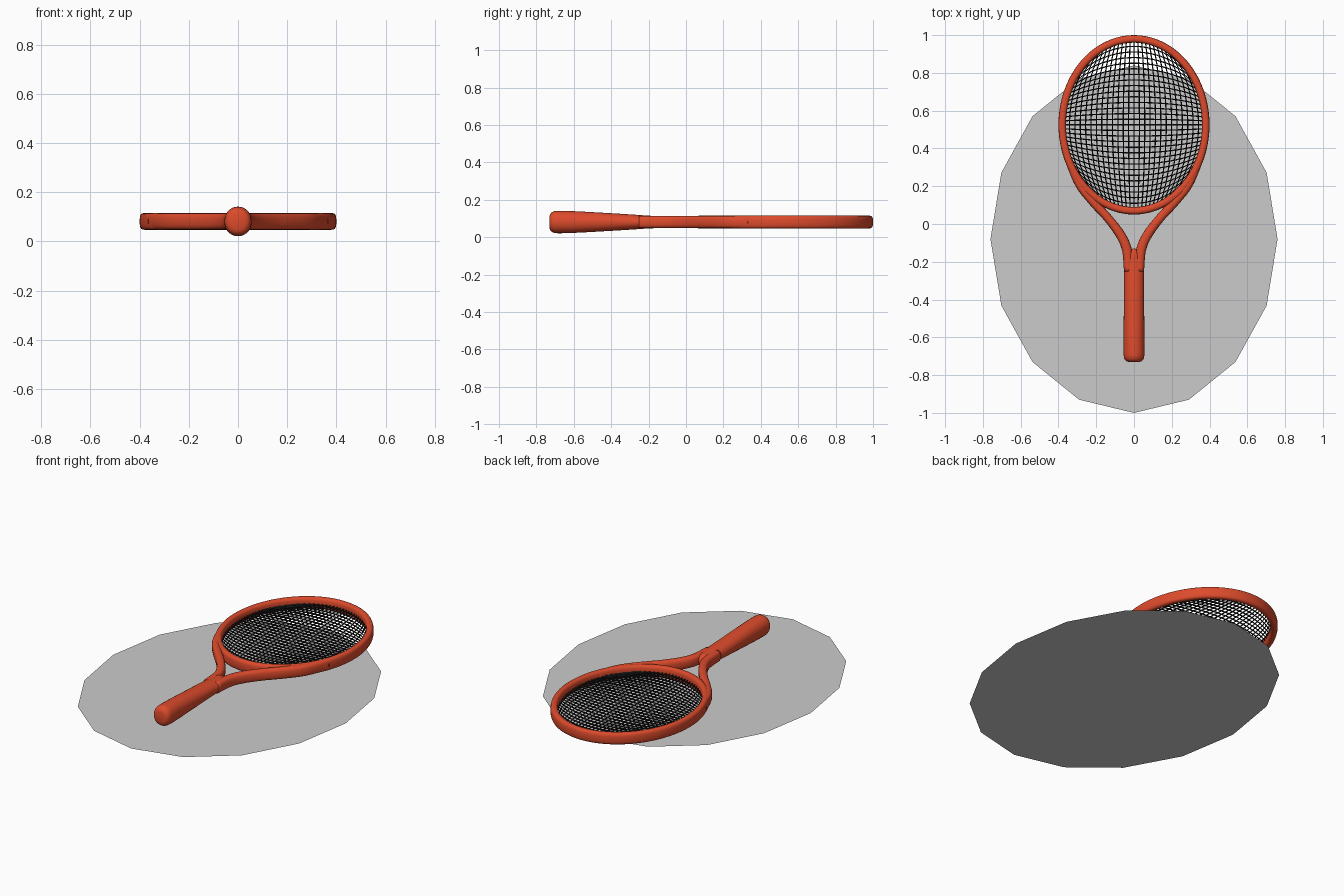
import bpy, bmesh, math
from mathutils import Vector

if "Cube" in bpy.data.objects:
    bpy.data.objects.remove(bpy.data.objects["Cube"])

ZC = 0.081  # mid height of the racket


def material(name, rgb):
    m = bpy.data.materials.new(name)
    m.diffuse_color = (*rgb, 1)
    m.use_nodes = True
    m.node_tree.nodes["Principled BSDF"].inputs["Base Color"].default_value = m.diffuse_color
    return m


RED = material("red", (0.72, 0.07, 0.025))
BLACK = material("black", (0.01, 0.01, 0.01))


def finish(name, bm, mat=None, smooth=False):
    bmesh.ops.recalc_face_normals(bm, faces=bm.faces)
    me = bpy.data.meshes.new(name)
    bm.to_mesh(me)
    bm.free()
    ob = bpy.data.objects.new(name, me)
    bpy.context.collection.objects.link(ob)
    if mat:
        me.materials.append(mat)
    for p in me.polygons:
        p.use_smooth = smooth
    return ob


def spline(pts, steps=6):
    """Catmull-Rom through points (x, y, half width, half height)."""
    v = [Vector(p) for p in pts]
    v = [2 * v[0] - v[1]] + v + [2 * v[-1] - v[-2]]
    out = []
    for a, b, c, d in zip(v, v[1:], v[2:], v[3:]):
        for i in range(steps):
            t = i / steps
            out.append(0.5 * (2 * b + (c - a) * t + (2 * a - 5 * b + 4 * c - d) * t * t
                              + (3 * b - a - 3 * c + d) * t ** 3))
    return out + [v[-2]]


def sweep(name, pts, power, closed=False, n=20):
    """Sweep a superellipse section along a flat path."""
    bm = bmesh.new()
    rings = []
    k = len(pts)
    for i, (x, y, w, h) in enumerate(pts):
        a = pts[(i - 1) % k] if closed else pts[max(i - 1, 0)]
        b = pts[(i + 1) % k] if closed else pts[min(i + 1, k - 1)]
        t = Vector((b[0] - a[0], b[1] - a[1])).normalized()
        ring = []
        for j in range(n):
            ang = 2 * math.pi * j / n
            c, s = math.cos(ang), math.sin(ang)
            u = math.copysign(abs(c) ** (2 / power), c) * w
            z = math.copysign(abs(s) ** (2 / power), s) * h
            ring.append(bm.verts.new((x + t.y * u, y - t.x * u, ZC + z)))
        rings.append(ring)
    for i in range(k if closed else k - 1):
        r, q = rings[i], rings[(i + 1) % k]
        for j in range(n):
            bm.faces.new((r[j], r[(j + 1) % n], q[(j + 1) % n], q[j]))
    if not closed:
        bm.faces.new(rings[0])
        bm.faces.new(rings[-1])
    return finish(name, bm, RED, True)


# ground disc: 16-sided flat oval
bm = bmesh.new()
ring = [bm.verts.new((0.76 * math.sin(i * math.pi / 8), -0.08 - 0.92 * math.cos(i * math.pi / 8), 0))
        for i in range(16)]
bm.faces.new(ring)
disc = finish("ground_disc", bm)
if disc.data.polygons[0].normal.z < 0:
    disc.data.flip_normals()

# head hoop
hoop = [(0.38 * math.cos(a), 0.525 + 0.455 * math.sin(a), 0.02, 0.034)
        for a in (2 * math.pi * i / 80 for i in range(80))]
sweep("head_frame", hoop, 3, closed=True)

# throat arms, mirrored
arm = [(0.347, 0.34, 0.02, 0.033), (0.29, 0.21, 0.022, 0.033), (0.215, 0.115, 0.023, 0.033),
       (0.137, 0.03, 0.023, 0.033), (0.07, -0.06, 0.025, 0.033), (0.037, -0.14, 0.026, 0.033),
       (0.028, -0.25, 0.025, 0.033)]
for side, sx in (("left", -1), ("right", 1)):
    sweep("throat_arm_" + side, spline([(x * sx, y, w, h) for x, y, w, h in arm]), 2.7)

# handle, flaring towards a rounded butt
handle = [(0, -0.13, 0.008, 0.02), (0, -0.16, 0.035, 0.032), (0, -0.2, 0.051, 0.034),
          (0, -0.3, 0.053, 0.041), (0, -0.45, 0.054, 0.05), (0, -0.6, 0.055, 0.058),
          (0, -0.685, 0.055, 0.06), (0, -0.71, 0.052, 0.056), (0, -0.724, 0.043, 0.046),
          (0, -0.73, 0.03, 0.032)]
sweep("handle", spline(handle, 4), 2.1, n=28)

# strings: square grid bent into the oval, turned into wires
NX, NY = 26, 30
bm = bmesh.new()
grid = []
for j in range(NY + 1):
    v = 2 * j / NY - 1
    row = []
    for i in range(NX + 1):
        u = 2 * i / NX - 1
        row.append(bm.verts.new((0.37 * u * math.sqrt(1 - v * v / 2),
                                 0.525 + 0.445 * v * math.sqrt(1 - u * u / 2), ZC)))
    grid.append(row)
for j in range(NY):
    for i in range(NX):
        bm.faces.new((grid[j][i], grid[j][i + 1], grid[j + 1][i + 1], grid[j + 1][i]))
strings = finish("strings", bm, BLACK)
wire = strings.modifiers.new("wire", "WIREFRAME")
wire.thickness = 0.009
wire.use_even_offset = False
